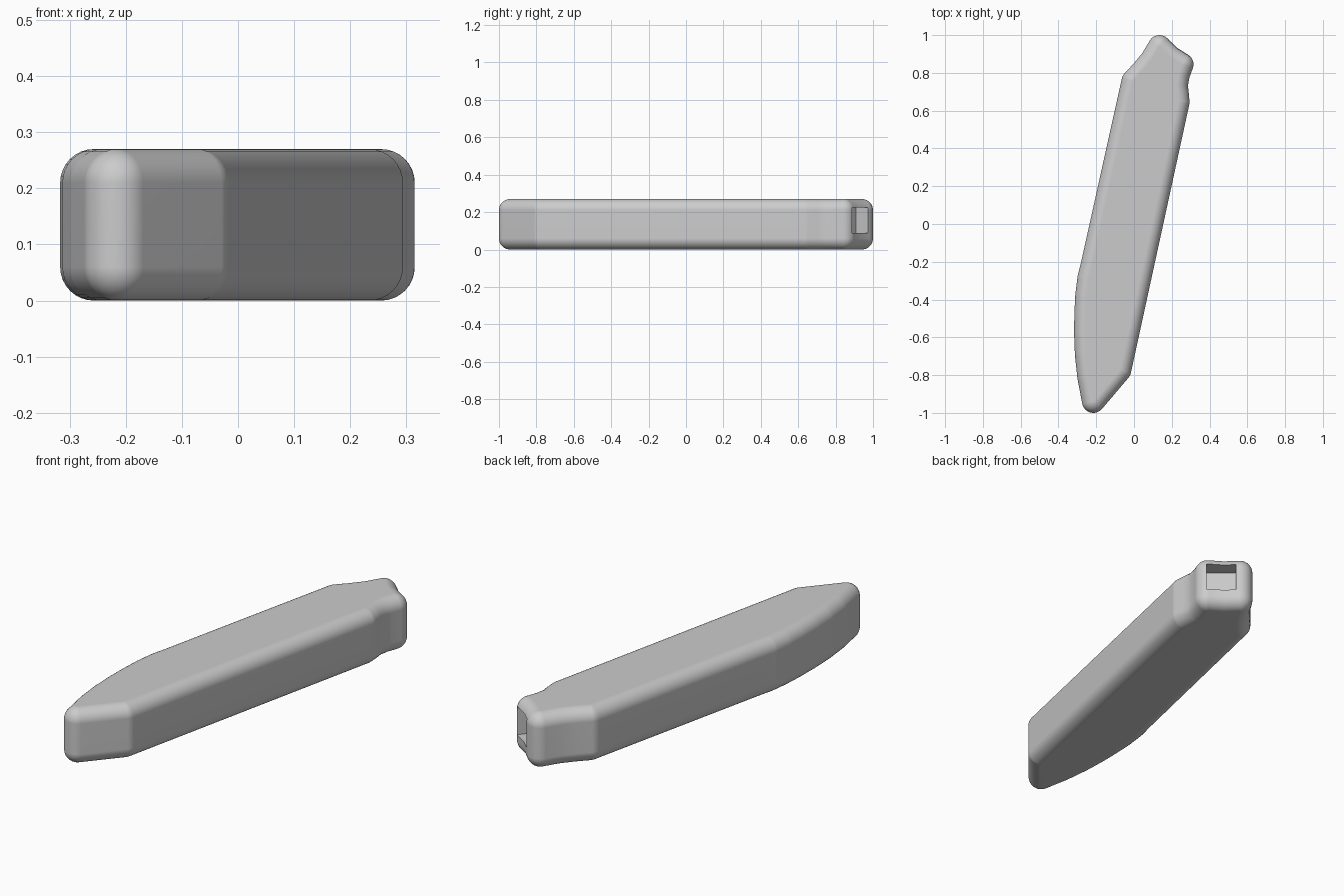
import bpy, bmesh, math
from mathutils import Vector

cube = bpy.data.objects.get("Cube")
if cube:
    bpy.data.objects.remove(cube, do_unlink=True)

HEIGHT, RADIUS, STEPS = 0.27, 0.06, 8

# Inner outline, counter-clockwise; the rounded shell grows outward from it
CORE = [Vector(p) for p in (
    (-0.215, -0.94), (-0.075, -0.775),                                   # pointed front
    (0.234, 0.645), (0.23, 0.69), (0.225, 0.735), (0.235, 0.79),         # side and notch
    (0.255, 0.845), (0.19, 0.886), (0.135, 0.94),                        # slotted end
    (0.093, 0.87), (0.044, 0.81), (-0.006, 0.757),                       # concave shoulder
    (-0.22, -0.208), (-0.24, -0.29), (-0.251, -0.38), (-0.256, -0.48),   # curved side
    (-0.257, -0.58), (-0.253, -0.69), (-0.24, -0.81))]


def corner_directions(points):
    """Core point and offset direction pairs, fanned around outward corners."""
    pairs = []
    for i, p in enumerate(points):
        a = (p - points[i - 1]).normalized()
        b = (points[(i + 1) % len(points)] - p).normalized()
        turn = math.atan2(a.cross(b), a.dot(b))
        start = math.atan2(-a.x, a.y)
        if turn > 0:
            n = max(1, math.ceil(turn / math.radians(10)))
            angles = [start + turn * k / n for k in range(n + 1)]
            pairs += [(p, Vector((math.cos(t), math.sin(t)))) for t in angles]
        else:
            t = start + turn / 2
            pairs.append((p, Vector((math.cos(t), math.sin(t))) / math.cos(turn / 2)))
    return pairs


# Body: rings from the bottom face, round the edges, to the top face
pairs = corner_directions(CORE)
levels = []
for k in range(STEPS + 1):
    t = math.pi / 2 * k / STEPS
    levels.append((RADIUS * math.sin(t), RADIUS * (1 - math.cos(t))))
levels += [(d, HEIGHT - z) for d, z in reversed(levels)]

bm = bmesh.new()
rings = [[bm.verts.new((*(p + n * d), z)) for p, n in pairs] for d, z in levels]
for low, high in zip(rings, rings[1:]):
    for i in range(len(low)):
        bm.faces.new((low[i - 1], low[i], high[i], high[i - 1]))
bm.faces.new(rings[0][::-1])
bm.faces.new(rings[-1])
bmesh.ops.remove_doubles(bm, verts=bm.verts, dist=1e-5)
bmesh.ops.recalc_face_normals(bm, faces=bm.faces)
mesh = bpy.data.meshes.new("body")
bm.to_mesh(mesh)
bm.free()
body = bpy.data.objects.new("body", mesh)
bpy.context.collection.objects.link(body)

grey = bpy.data.materials.new("plain_grey")
grey.use_nodes = True
grey.diffuse_color = (0.6, 0.6, 0.6, 1)
grey.node_tree.nodes["Principled BSDF"].inputs["Base Color"].default_value = (0.6, 0.6, 0.6, 1)
mesh.materials.append(grey)

# Square socket cut into the slanted end
bpy.ops.mesh.primitive_cube_add(size=1, location=(0.235, 0.923, 0.157),
                                rotation=(0, 0, math.atan2(0.784, 0.62)))
cutter = bpy.context.object
cutter.name = "socket_cutter"
cutter.scale = (0.15, 0.14, 0.138)
cutter.hide_render = True
cutter.data.materials.append(grey)

bpy.ops.object.select_all(action="DESELECT")
body.select_set(True)
bpy.context.view_layer.objects.active = body
cut = body.modifiers.new("socket", "BOOLEAN")
cut.operation, cut.solver, cut.object = "DIFFERENCE", "EXACT", cutter
bpy.ops.object.modifier_apply(modifier=cut.name)
bpy.data.objects.remove(cutter, do_unlink=True)

# Smooth shading with flat faces kept flat
bpy.ops.object.shade_smooth_by_angle(angle=math.radians(35))
weighted = body.modifiers.new("flat_faces", "WEIGHTED_NORMAL")
weighted.keep_sharp = True
